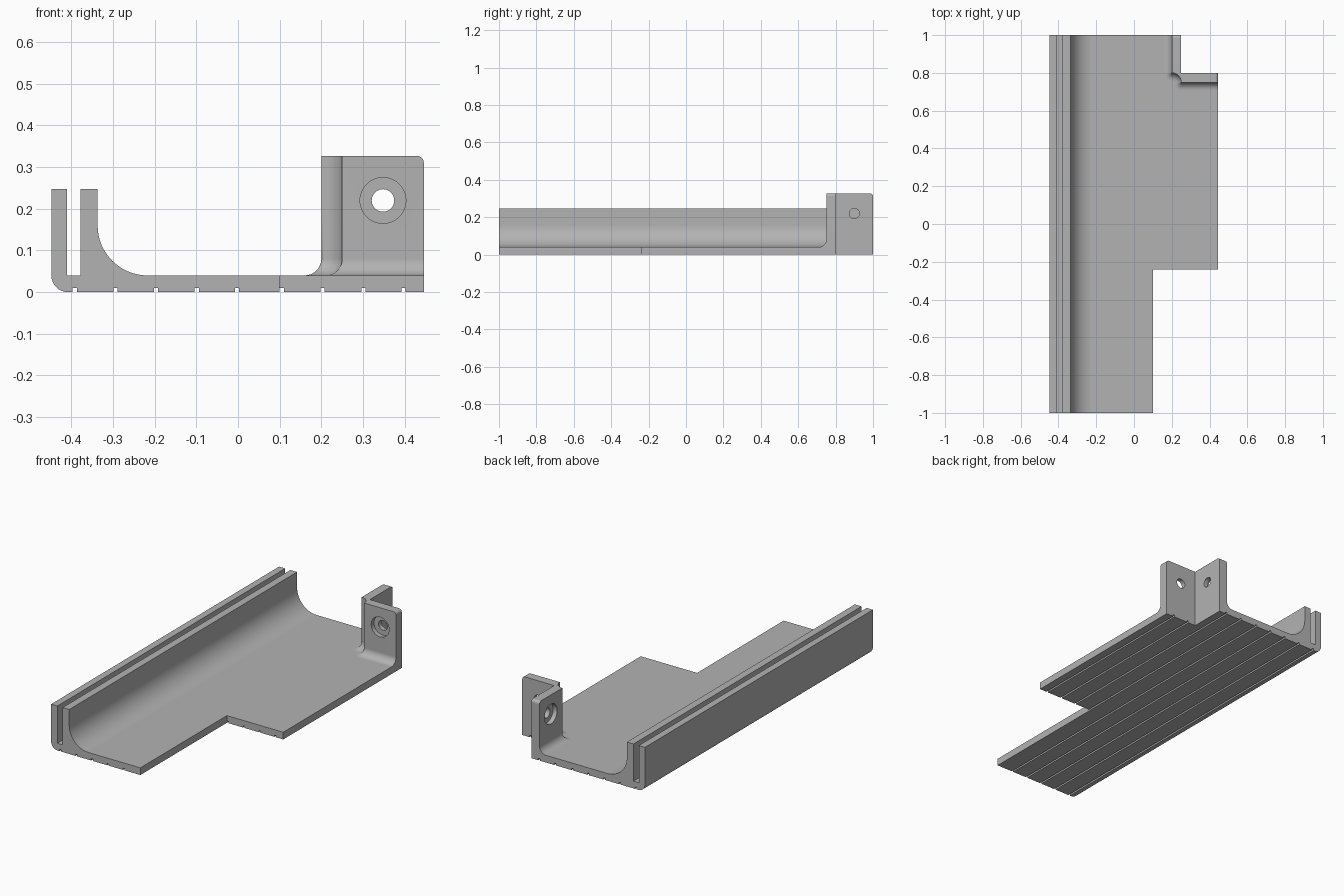
import bpy, bmesh, math
from mathutils import Matrix, Vector

old = bpy.data.objects.get("Cube")
if old:
    bpy.data.objects.remove(old, do_unlink=True)

grey = bpy.data.materials.new("plain grey")
grey.use_nodes = True
colour = (0.45, 0.45, 0.45, 1)
grey.diffuse_color = colour
grey.node_tree.nodes["Principled BSDF"].inputs["Base Color"].default_value = colour


def make_object(name, bm):
    bmesh.ops.recalc_face_normals(bm, faces=bm.faces[:])
    mesh = bpy.data.meshes.new(name)
    bm.to_mesh(mesh)
    bm.free()
    mesh.materials.append(grey)
    ob = bpy.data.objects.new(name, mesh)
    bpy.context.collection.objects.link(ob)
    return ob


def box(lo, hi):
    bm = bmesh.new()
    lo, hi = Vector(lo), Vector(hi)
    bmesh.ops.create_cube(bm, size=1, matrix=Matrix.Translation((lo + hi) / 2) @ Matrix.Diagonal((*(hi - lo), 1)))
    return make_object("cutter", bm)


def rod(centre, radius, length, axis):
    bm = bmesh.new()
    turn = Matrix.Rotation(math.pi / 2, 4, "Y" if axis == "X" else "X")
    bmesh.ops.create_cone(bm, cap_ends=True, segments=48, radius1=radius, radius2=radius,
                          depth=length, matrix=Matrix.Translation(centre) @ turn)
    return make_object("cutter", bm)


def cut(target, cutter):
    cutter.hide_render = True
    mod = target.modifiers.new("cut", "BOOLEAN")
    mod.operation, mod.solver, mod.object = "DIFFERENCE", "EXACT", cutter
    bpy.context.view_layer.objects.active = target
    bpy.ops.object.modifier_apply(modifier=mod.name)
    bpy.data.objects.remove(cutter, do_unlink=True)


def smooth(ob):
    bpy.ops.object.select_all(action="DESELECT")
    ob.select_set(True)
    bpy.context.view_layer.objects.active = ob
    bpy.ops.object.shade_smooth_by_angle(angle=math.radians(30))
    mod = ob.modifiers.new("flat face normals", "WEIGHTED_NORMAL")
    mod.keep_sharp = True


def arc(cx, cy, r, start, end, steps):
    angles = [math.radians(start + (end - start) * i / steps) for i in range(steps + 1)]
    return [(cx + r * math.cos(a), cy + r * math.sin(a)) for a in angles]


LEFT, RIGHT, FLOOR, RAIL = -0.448, 0.446, 0.04, 0.247
TOP, FILLET, WALL = 0.327, 0.04, 0.05

# Channel: cross-section with slotted rail, grooved floor
section = arc(LEFT + 0.04, 0.04, 0.04, 180, 270, 8)
for x in (-0.392, -0.294, -0.197, -0.099, -0.002, 0.105, 0.203, 0.301, 0.397):
    section += [(x - 0.005, 0), (x - 0.005, 0.01), (x + 0.005, 0.01), (x + 0.005, 0)]
section += [(RIGHT, 0), (RIGHT, FLOOR)]
section += arc(-0.217, 0.16, 0.12, 270, 180, 16)
section += [(-0.337, RAIL), (-0.378, RAIL), (-0.378, FLOOR),
            (-0.41, FLOOR), (-0.41, RAIL), (LEFT, RAIL)]
bm = bmesh.new()
face = bm.faces.new([bm.verts.new((x, -1, z)) for x, z in section])
grown = bmesh.ops.extrude_face_region(bm, geom=[face])["geom"]
bmesh.ops.translate(bm, verts=[v for v in grown if isinstance(v, bmesh.types.BMVert)], vec=(0, 2, 0))
channel = make_object("channel", bm)

# Floor cut-outs at the front and back
cut(channel, box((0.1, -1.1, -0.1), (0.6, -0.24, 0.2)))
cut(channel, box((0.25, 0.8, -0.1), (0.6, 1.1, 0.2)))
smooth(channel)

# Corner bracket: stations are (outer point, inner point, outward angle)
corner = (0.25, 0.8)
a_end, b_end = (0.2, 0.8), (0.25, 0.75)
stations = [((0.2, 1), (0.25, 1), 180)]
stations += [(a_end, corner, 180 + 15 * i) for i in range(7)]
stations += [(p, corner, 270 - 9 * i) for i, p in enumerate(arc(0.2, 0.75, WALL, 90, 0, 10))]
stations += [(b_end, corner, 180 + 15 * i) for i in range(7)]
stations += [((RIGHT, 0.75), (RIGHT, 0.8), 270)]

bm = bmesh.new()
rings = []
for (ox, oy), (ix, iy), angle in stations:
    nx, ny = math.cos(math.radians(angle)), math.sin(math.radians(angle))
    ring = [(ix, iy, 0.035), (ix, iy, TOP), (ox, oy, TOP)]
    for d, z in arc(FILLET, FLOOR + FILLET, FILLET, 180, 270, 8):
        ring.append((ox + nx * d, oy + ny * d, z))
    ring.append((ox + nx * FILLET, oy + ny * FILLET, 0.035))
    rings.append([bm.verts.new(p) for p in ring])
for a, b in zip(rings, rings[1:]):
    for i in range(len(a)):
        j = (i + 1) % len(a)
        bm.faces.new((a[i], a[j], b[j], b[i]))
bm.faces.new(rings[0])
bm.faces.new(rings[-1])
top_ends = [bm.edges.get((r[1], r[2])) for r in (rings[0], rings[-1])]
bmesh.ops.bevel(bm, geom=top_ends, offset=0.016, segments=4, profile=0.5, affect="EDGES")
bmesh.ops.remove_doubles(bm, verts=bm.verts[:], dist=0.0001)
bmesh.ops.dissolve_degenerate(bm, edges=bm.edges[:], dist=0.0001)
bracket = make_object("corner_bracket", bm)

# Counterbored screw holes in both tabs
for axis, centre, face_centre in (("X", (0.225, 0.9, 0.22), (0.2, 0.9, 0.22)),
                                  ("Y", (0.348, 0.775, 0.22), (0.348, 0.75, 0.22))):
    cut(bracket, rod(centre, 0.027, 0.2, axis))
    cut(bracket, rod(face_centre, 0.055, 0.05, axis))
smooth(bracket)
